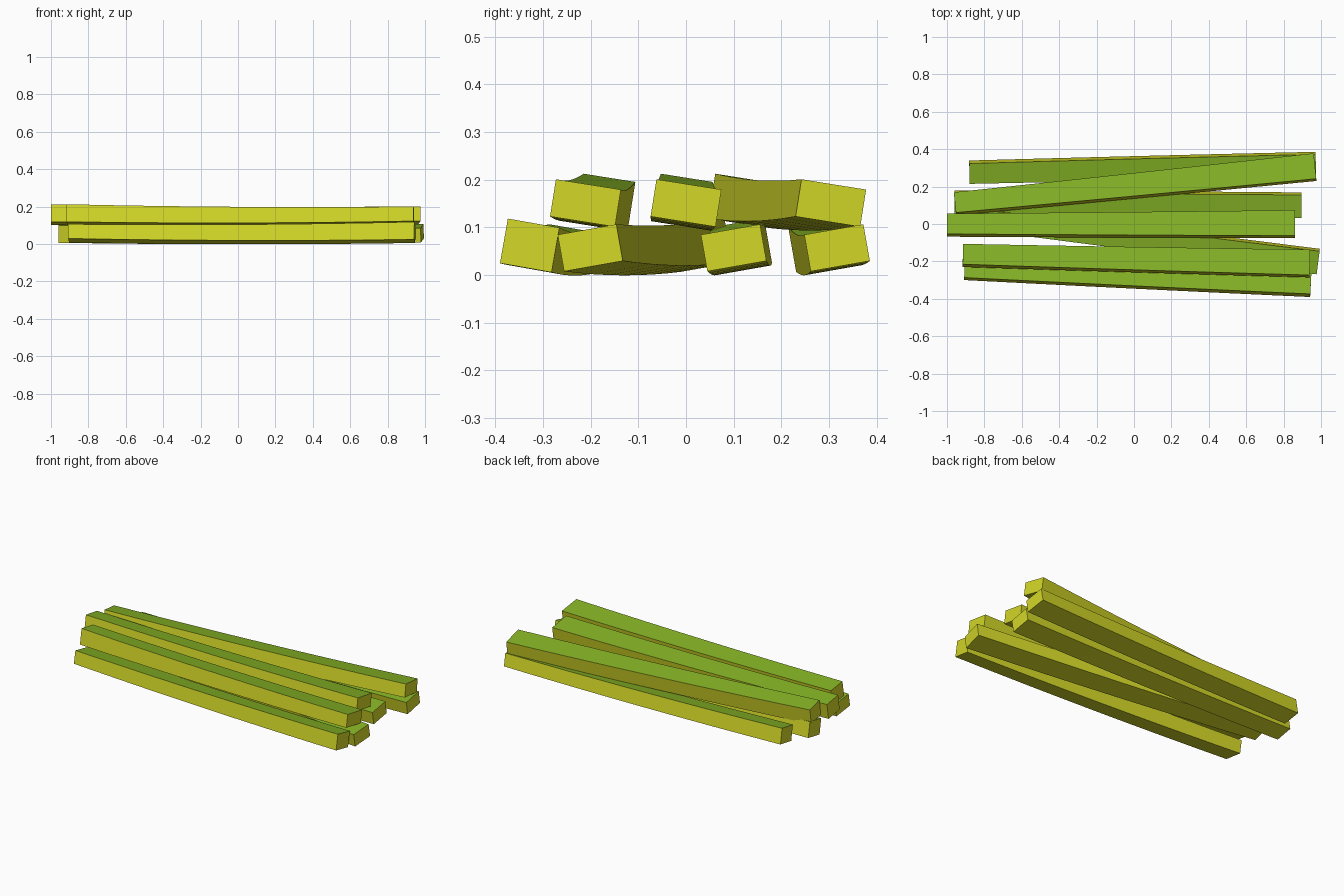
import bpy, math
from mathutils import Vector

if "Cube" in bpy.data.objects:
    bpy.data.objects.remove(bpy.data.objects["Cube"])

SEGMENTS = 8
SAG = 0.008


def make_material(name, rgb):
    m = bpy.data.materials.new(name)
    m.diffuse_color = (*rgb, 1.0)
    m.use_nodes = True
    m.node_tree.nodes["Principled BSDF"].inputs["Base Color"].default_value = m.diffuse_color
    return m


yellow = make_material("yellow_side", (0.65, 0.68, 0.02))
green = make_material("green_top", (0.235, 0.45, 0.019))


def stick(name, left, right, left_size, right_size, tilt_deg):
    """Tapered, slightly sagging square stick lofted between two end centres."""
    a, b = Vector(left), Vector(right)
    axis = (b - a).normalized()
    flat = Vector((-axis.y, axis.x, 0)).normalized()
    up0 = axis.cross(flat)
    t = math.radians(tilt_deg)
    side = flat * math.cos(t) + up0 * math.sin(t)
    up = axis.cross(side)
    verts, faces = [], []
    for i in range(SEGMENTS + 1):
        k = i / SEGMENTS
        c = a.lerp(b, k) - up * SAG * 4 * k * (1 - k)
        w = left_size[0] * (1 - k) + right_size[0] * k
        h = left_size[1] * (1 - k) + right_size[1] * k
        for sy, sz in ((-1, -1), (1, -1), (1, 1), (-1, 1)):
            verts.append(c + side * sy * w / 2 + up * sz * h / 2)
    for i in range(SEGMENTS):
        for j in range(4):
            n = (j + 1) % 4
            faces.append((i * 4 + j, i * 4 + n, i * 4 + 4 + n, i * 4 + 4 + j))
    e = SEGMENTS * 4
    faces += [(3, 2, 1, 0), (e, e + 1, e + 2, e + 3)]
    mesh = bpy.data.meshes.new(name)
    mesh.from_pydata(verts, [], faces)
    mesh.materials.append(yellow)
    mesh.materials.append(green)
    # the upper long face of every stick is green
    for i in range(SEGMENTS):
        mesh.polygons[i * 4 + 2].material_index = 1
    mesh.update()
    obj = bpy.data.objects.new(name, mesh)
    bpy.context.collection.objects.link(obj)


narrow = (0.11, 0.095)
wide = (0.126, 0.078)
broad = (0.138, 0.079)

# lower layer
stick("lower_stick_front", (-0.905, -0.231, 0.057), (0.945, -0.328, 0.062), wide, narrow, -10)
stick("lower_stick_crossed", (-0.865, 0.035, 0.063), (0.985, -0.201, 0.057), narrow, wide, 10)
stick("lower_stick_middle", (-0.96, 0.118, 0.063), (0.895, 0.100, 0.057), narrow, wide, 10)
stick("lower_stick_back", (-0.88, 0.277, 0.063), (0.972, 0.317, 0.057), narrow, wide, 10)

# upper layer
stick("upper_stick_front", (-0.915, -0.168, 0.157), (0.94, -0.211, 0.151), narrow, broad, -9)
stick("upper_stick_middle", (-1.0, -0.006, 0.157), (0.86, 0.0, 0.151), narrow, broad, -9)
stick("upper_stick_back", (-0.957, 0.108, 0.157), (0.968, 0.304, 0.151), narrow, broad, -9)
